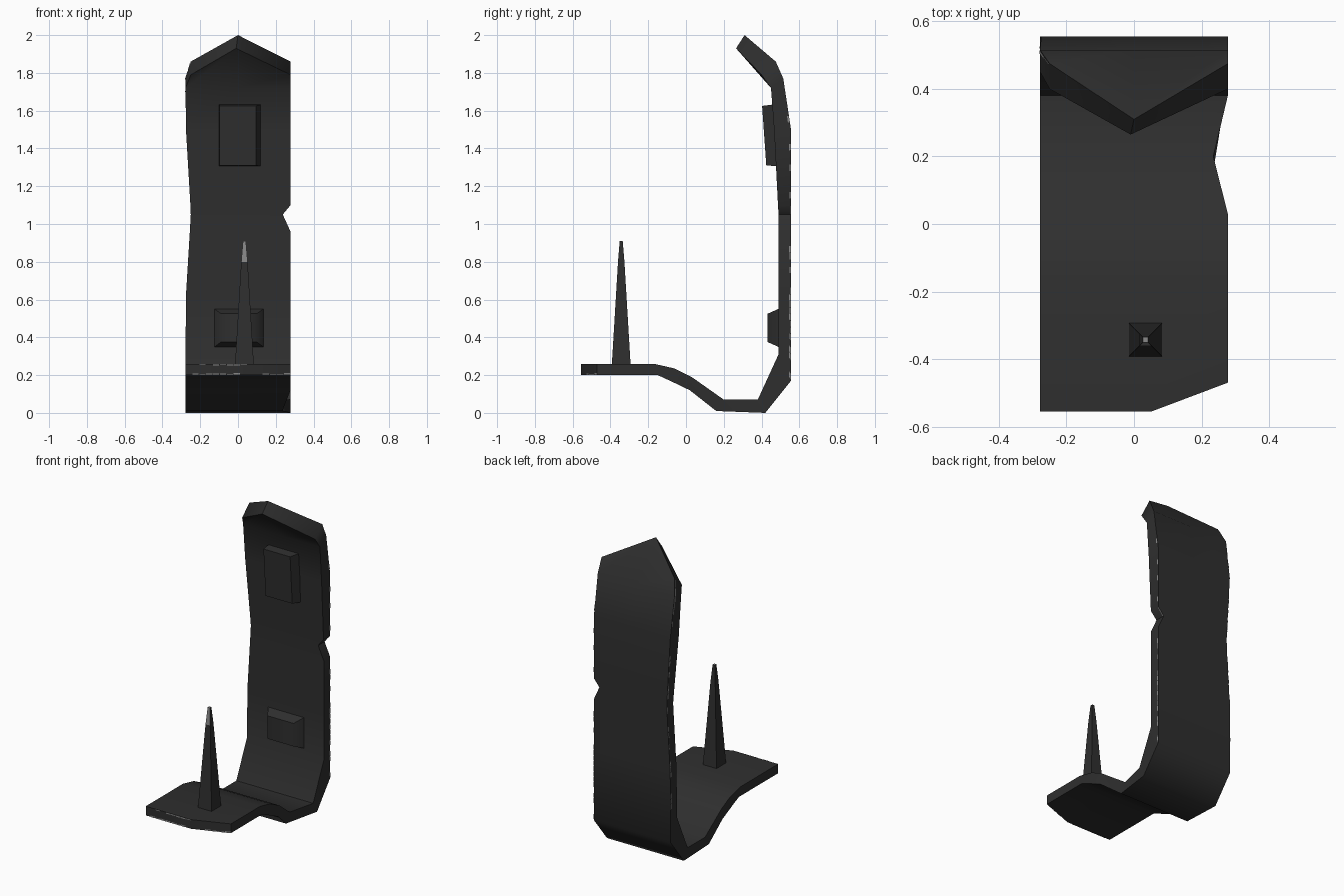
import bpy, bmesh, random
from mathutils import Vector as V

if "Cube" in bpy.data.objects:
    bpy.data.objects.remove(bpy.data.objects["Cube"])
random.seed(4)


def material(name, value):
    m = bpy.data.materials.new(name)
    m.diffuse_color = (value, value, value, 1)
    m.use_nodes = True
    m.node_tree.nodes["Principled BSDF"].inputs["Base Color"].default_value = m.diffuse_color
    return m


dark = material("charcoal", 0.028)
worn = material("worn grey", 0.25)


def make(name, verts, faces, mats, angle=60):
    me = bpy.data.meshes.new(name)
    me.from_pydata([tuple(v) for v in verts], [], faces)
    for m in mats:
        me.materials.append(m)
    ob = bpy.data.objects.new(name, me)
    bpy.context.collection.objects.link(ob)
    bm = bmesh.new()
    bm.from_mesh(me)
    bmesh.ops.recalc_face_normals(bm, faces=bm.faces)
    bm.to_mesh(me)
    bm.free()
    bpy.ops.object.select_all(action='DESELECT')
    ob.select_set(True)
    bpy.context.view_layer.objects.active = ob
    bpy.ops.object.shade_smooth_by_angle(angle=angle * 0.0174533)
    return ob


# Stations along the bent slab: inner y z, outer y z, left x, right x
stations = [
    (-.556, .26, -.556, .20, -.278, .278),
    (-.17, .26, -.15, .20, -.278, .278),
    (-.06, .235, -.08, .168, -.278, .278),
    (.03, .19, .02, .12, -.278, .278),
    (.20, .07, .16, .01, -.278, .235),
    (.38, .07, .42, 0, -.278, .278),
    (.49, .31, .556, .17, -.278, .278),
    (.49, .63, .556, .63, -.275, .278),
    (.49, .96, .556, .96, -.255, .278),
    (.49, 1.05, .556, 1.05, -.25, .237),
    (.487, 1.10, .556, 1.10, -.252, .278),
    (.467, 1.49, .556, 1.50, -.275, .278),
    (.45, 1.72, .515, 1.77, -.278, .278),
    (.40, 1.79, .475, 1.86, -.25, .278),
]
rings = []
for iy, iz, oy, oz, xl, xr in stations:
    rings.append([V((xl, iy, iz)), V((0, iy, iz)), V((xr, iy, iz)),
                  V((xr, oy, oz)), V((0, oy, oz)), V((xl, oy, oz))])
# Cut front corner and pointed top
for i in (1, 4):
    rings[0][i].x = .05
for i in (2, 3):
    rings[0][i].y = -.47
rings[-1][1] = V((-.01, .265, 1.93))
rings[-1][4] = V((0, .31, 2.0))
faces = []
for r in range(len(rings) - 1):
    for i in range(6):
        j = (i + 1) % 6
        faces.append((r * 6 + i, r * 6 + j, r * 6 + 6 + j, r * 6 + 6 + i))
e = 6 * (len(rings) - 1)
for b in (0, e):
    faces += [(b, b + 1, b + 4, b + 5), (b + 1, b + 2, b + 3, b + 4)]
make("bent_slab", [v for r in rings for v in r], faces, [dark])

# Tapered spike with a worn tip
verts, faces = [], []
for z, h in ((.25, .05), (.80, .017), (.91, .008)):
    verts += [(.034 + sx * h, -.343 + sy * h, z)
              for sx, sy in ((-1, -1), (1, -1), (1, 1), (-1, 1))]
for b in (0, 4):
    faces += [(b + i, b + (i + 1) % 4, b + 4 + (i + 1) % 4, b + 4 + i) for i in range(4)]
faces += [(3, 2, 1, 0), (8, 9, 10, 11)]
spike = make("spike", verts, faces, [dark, worn])
for p in spike.data.polygons:
    if p.center.z > .82 and (p.normal.y < -.5 or p.normal.z > .5):
        p.material_index = 1


# Raised pads on the front of the backrest
def pad(name, front, back):
    vs = []
    for (x0, x1, zb, zt, yb, yt) in (front, back):
        vs += [(x0, yb, zb), (x1, yb, zb), (x1, yt, zt), (x0, yt, zt)]
    fs = [(0, 1, 2, 3), (7, 6, 5, 4)]
    fs += [(i, (i + 1) % 4, 4 + (i + 1) % 4, 4 + i) for i in range(4)]
    make(name, vs, fs, [dark])


pad("upper_pad", (-.098, .095, 1.31, 1.625, .425, .403), (-.10, .13, 1.305, 1.635, .50, .48))
pad("lower_pad", (-.09, .10, .375, .525, .432, .432), (-.13, .14, .345, .555, .50, .50))

# Thin worn dashes along the edges
verts, faces = [], []


def dashes(a0, a1, b0, b1, off, width=.14):
    """Dashes along edge a0-a1, reaching a little way towards b0-b1."""
    n = max(1, int((a1 - a0).length / .035))
    for k in range(n):
        if random.random() < .45:
            continue
        t0, t1 = k / n, (k + .9) / n
        p, q = a0.lerp(a1, t0), a0.lerp(a1, t1)
        s, r = b0.lerp(b1, t0), b0.lerp(b1, t1)
        w = width * random.uniform(.6, 1.2)
        c = len(verts)
        verts.extend(v + off for v in (p, q, q.lerp(r, w), p.lerp(s, w)))
        faces.append((c, c + 1, c + 2, c + 3))


for r in range(6, len(rings) - 1):
    A, B = rings[r], rings[r + 1]
    dashes(A[5], B[5], A[0], B[0], V((-.002, 0, 0)))
    dashes(A[3], B[3], A[2], B[2], V((.002, 0, 0)))
F = rings[0]
dashes(F[0], F[1], F[5], F[4], V((0, -.002, 0)))
dashes(F[5], F[4], F[0], F[1], V((0, -.002, 0)))
dashes(F[3], F[4], F[2], F[1], V((.001, -.002, 0)))
make("worn_edges", verts, faces, [worn])
